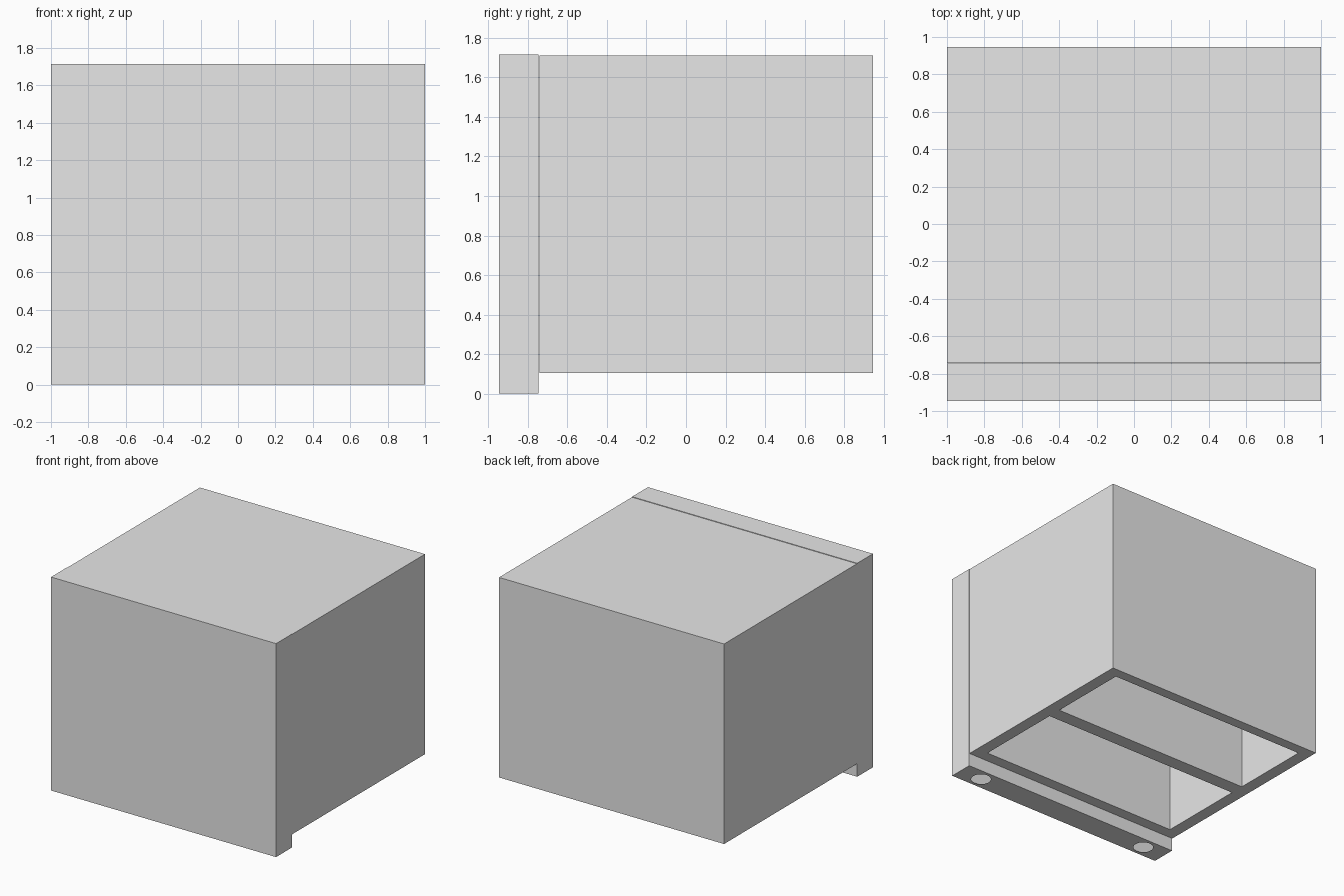
import bpy, bmesh, math
from mathutils import Matrix, Vector

if "Cube" in bpy.data.objects:
    bpy.data.objects.remove(bpy.data.objects["Cube"])

grey = bpy.data.materials.new("light_grey")
grey.diffuse_color = (0.8, 0.8, 0.8, 1)
grey.use_nodes = True
grey.node_tree.nodes["Principled BSDF"].inputs["Base Color"].default_value = grey.diffuse_color


def open_box(bm, lo, hi, inward=False):
    """Box without its bottom face; returns the bottom rim edges."""
    lo, hi = Vector(lo), Vector(hi)
    mat = Matrix.Translation((lo + hi) / 2) @ Matrix.Diagonal((*(hi - lo), 1))
    verts = bmesh.ops.create_cube(bm, size=1, matrix=mat)["verts"]
    bm.normal_update()
    faces = {f for v in verts for f in v.link_faces}
    bottom = next(f for f in faces if f.normal.z < -0.9)
    rim = list(bottom.edges)
    faces.remove(bottom)
    bmesh.ops.delete(bm, geom=[bottom], context='FACES_ONLY')
    if inward:
        bmesh.ops.reverse_faces(bm, faces=list(faces))
    return rim


def round_hole(bm, x, y, z, r, sides=32):
    """Circular opening; returns its edges."""
    verts = bmesh.ops.create_circle(bm, segments=sides, radius=r,
                                    matrix=Matrix.Translation((x, y, z)))["verts"]
    return list({e for v in verts for e in v.link_edges})


def finish(bm, name, rims):
    """Fill the underside around the openings and make the object."""
    filled = bmesh.ops.triangle_fill(bm, use_beauty=True, edges=rims, normal=(0, 0, -1))
    for f in filled["geom"]:
        if isinstance(f, bmesh.types.BMFace):
            f.normal_update()
            if f.normal.z > 0:
                f.normal_flip()
    mesh = bpy.data.meshes.new(name)
    bm.to_mesh(mesh)
    bm.free()
    mesh.materials.append(grey)
    obj = bpy.data.objects.new(name, mesh)
    bpy.context.collection.objects.link(obj)


# Main body with two deep pockets open underneath
bm = bmesh.new()
rims = open_box(bm, (-1, -0.742, 0.105), (1, 0.945, 1.712))
for y0, y1 in ((-0.65, 0.08), (0.195, 0.86)):
    rims += open_box(bm, (-0.9, y0, 0.105), (0.9, y1, 1.615), inward=True)
finish(bm, "body", rims)

# Hollow front panel, reaching lower, with two round openings underneath
bm = bmesh.new()
rims = open_box(bm, (-1, -0.945, 0), (1, -0.745, 1.715))
for x in (-0.8, 0.8):
    rims += round_hole(bm, x, -0.845, 0, 0.075)
finish(bm, "front_panel", rims)
